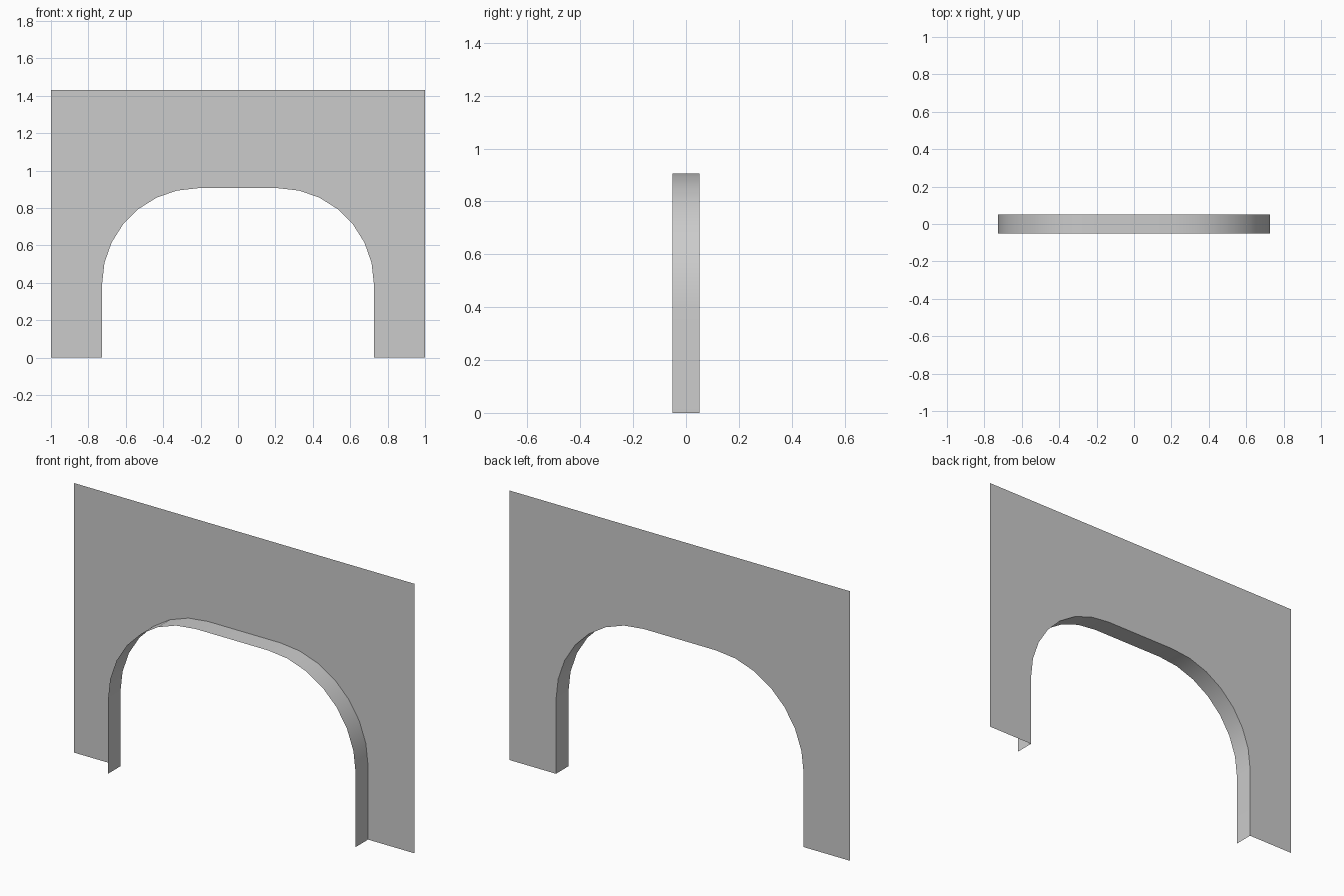
import bpy, bmesh
from math import sin, cos, pi, radians

if "Cube" in bpy.data.objects:
    bpy.data.objects.remove(bpy.data.objects["Cube"])

HALF_W, TOP = 1.0, 1.43          # wall panel
ARCH_W, ARCH_H, R = 0.727, 0.906, 0.514   # opening with rounded corners
DEPTH = 0.052                    # half depth of the reveal
SEGS = 7


def arch_profile():
    """Opening outline from the right foot over to the left foot."""
    cx, cz = ARCH_W - R, ARCH_H - R
    corner = [(cx + R * cos(i * pi / 2 / SEGS), cz + R * sin(i * pi / 2 / SEGS))
              for i in range(SEGS + 1)]
    right = [(ARCH_W, 0)] + corner
    return right + [(-x, z) for x, z in reversed(right)]


def make_object(name, bm):
    mesh = bpy.data.meshes.new(name)
    bm.to_mesh(mesh)
    bm.free()
    obj = bpy.data.objects.new(name, mesh)
    bpy.context.collection.objects.link(obj)
    return obj


arch = arch_profile()

# Wall: single sheet at the back, facing the front
bm = bmesh.new()
outline = arch + [(-HALF_W, 0), (-HALF_W, TOP), (HALF_W, TOP), (HALF_W, 0)]
face = bm.faces.new([bm.verts.new((x, DEPTH, z)) for x, z in outline])
face.normal_update()
if face.normal.y > 0:
    face.normal_flip()
make_object("wall_panel", bm)

# Reveal: strip lining the opening, running forward from the wall
bm = bmesh.new()
front = [bm.verts.new((x, -DEPTH, z)) for x, z in arch]
back = [bm.verts.new((x, DEPTH, z)) for x, z in arch]
for i in range(len(arch) - 1):
    bm.faces.new((front[i], front[i + 1], back[i + 1], back[i]))
bm.normal_update()
if bm.faces[:][0].normal.x > 0:   # face into the opening
    bmesh.ops.reverse_faces(bm, faces=bm.faces[:])
reveal = make_object("arch_reveal", bm)

bpy.context.view_layer.objects.active = reveal
reveal.select_set(True)
bpy.ops.object.shade_smooth_by_angle(angle=radians(30))
